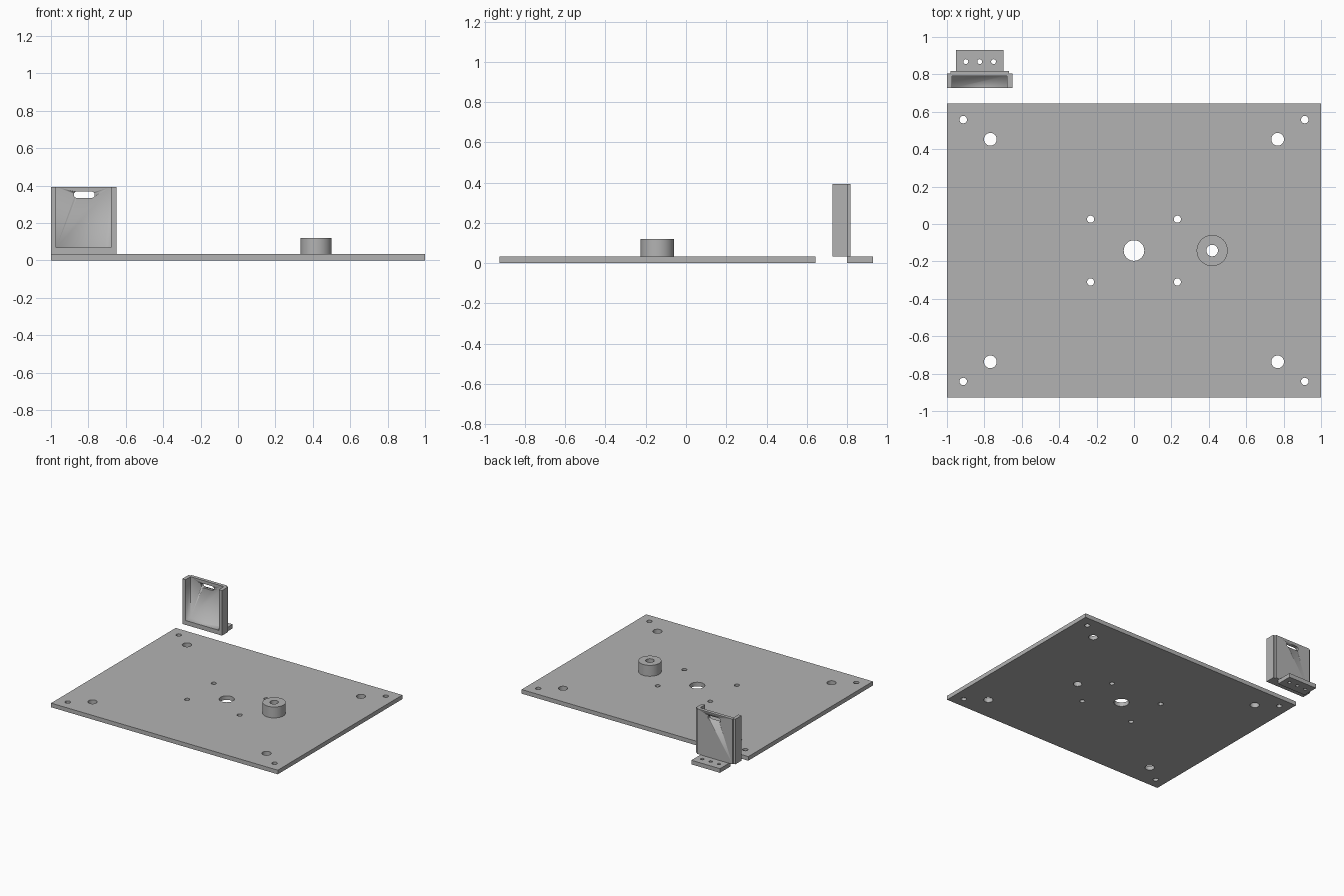
import bpy, bmesh, math
from mathutils import Vector

cube = bpy.data.objects.get("Cube")
if cube:
    bpy.data.objects.remove(cube, do_unlink=True)

grey = bpy.data.materials.new("plain grey")
grey.use_nodes = True
colour = (0.45, 0.45, 0.45, 1)
grey.diffuse_color = colour
grey.node_tree.nodes["Principled BSDF"].inputs["Base Color"].default_value = colour


def circle(x, y, r, n=40):
    return [(x + r * math.cos(2 * math.pi * i / n),
             y + r * math.sin(2 * math.pi * i / n)) for i in range(n)]


def rect(x0, x1, y0, y1):
    return [(x0, y0), (x1, y0), (x1, y1), (x0, y1)]


def slot(x0, x1, y, r, n=12):
    arc = [math.pi * (i / n - 0.5) for i in range(n + 1)]
    return ([(x1 - r + r * math.cos(a), y + r * math.sin(a)) for a in arc] +
            [(x0 + r - r * math.cos(a), y - r * math.sin(a)) for a in arc])


def extrude(name, loops, low, high, upright=False):
    """Fill an outline with its holes and extrude it along z, or along y if upright."""
    bm = bmesh.new()
    edges = []
    for loop in loops:
        vs = [bm.verts.new((a, low, b) if upright else (a, b, low)) for a, b in loop]
        edges += [bm.edges.new((v, vs[i - 1])) for i, v in enumerate(vs)]
    bmesh.ops.triangle_fill(bm, edges=edges, use_beauty=True, use_dissolve=False)
    depth = high - low
    shift = Vector((0, depth, 0)) if upright else Vector((0, 0, depth))
    grown = bmesh.ops.extrude_face_region(bm, geom=bm.faces[:], use_keep_orig=True)
    bmesh.ops.translate(bm, vec=shift,
                        verts=[g for g in grown["geom"] if isinstance(g, bmesh.types.BMVert)])
    bmesh.ops.recalc_face_normals(bm, faces=bm.faces[:])
    mesh = bpy.data.meshes.new(name)
    bm.to_mesh(mesh)
    bm.free()
    mesh.materials.append(grey)
    obj = bpy.data.objects.new(name, mesh)
    bpy.context.collection.objects.link(obj)
    bpy.ops.object.select_all(action="DESELECT")
    obj.select_set(True)
    bpy.context.view_layer.objects.active = obj
    bpy.ops.object.shade_smooth_by_angle(angle=math.radians(30))
    return obj


def combine(target, other, operation):
    """Apply a boolean and remove the second object."""
    mod = target.modifiers.new(operation, "BOOLEAN")
    mod.object, mod.operation, mod.solver = other, operation, "EXACT"
    bpy.context.view_layer.objects.active = target
    bpy.ops.object.modifier_apply(modifier=mod.name)
    bpy.data.objects.remove(other, do_unlink=True)


THICK = 0.033
MID_Y = -0.142      # middle of the base plate
BOSS_X = 0.418

# Base plate with mirrored sets of holes
holes = [circle(0, MID_Y, 0.055), circle(BOSS_X, MID_Y, 0.031)]
for dx, dy, r in ((0.913, 0.7, 0.02), (0.768, 0.595, 0.034), (0.232, 0.168, 0.019)):
    for sx in (-1, 1):
        for sy in (-1, 1):
            holes.append(circle(sx * dx, MID_Y + sy * dy, r))
extrude("base_plate", [rect(-1, 1, -0.927, 0.643)] + holes, 0, THICK)

# Round boss standing on the plate
extrude("boss", [circle(BOSS_X, MID_Y, 0.083, 64), circle(BOSS_X, MID_Y, 0.031)], THICK, 0.12)

# Bracket: channel-shaped plan with a stepped back
MID_X, HALF, INNER = -0.825, 0.175, 0.147
FRONT, POCKET, STEP, BACK = 0.727, 0.79, 0.805, 0.817
half_plan = [(INNER, POCKET), (INNER, FRONT), (HALF, FRONT), (HALF, STEP),
             (HALF - 0.018, STEP), (HALF - 0.018, BACK)]
plan = ([(MID_X + x, y) for x, y in half_plan] +
        [(MID_X - x, y) for x, y in reversed(half_plan)])
bracket = extrude("bracket", [plan], THICK, 0.393)

# Bracket floor and hand slot
floor = extrude("bracket_floor",
                [rect(MID_X - INNER - 0.01, MID_X + INNER + 0.01, FRONT, POCKET + 0.01)],
                THICK, 0.068)
combine(bracket, floor, "UNION")
slot_cutter = extrude("slot_cutter", [slot(-0.878, -0.766, 0.351, 0.017)], 0.7, 0.9, upright=True)
slot_cutter.hide_render = True
combine(bracket, slot_cutter, "DIFFERENCE")

# Mounting tab with a row of screw holes
tab_holes = [circle(MID_X + dx, 0.868, 0.013, 24) for dx in (-0.074, 0, 0.074)]
extrude("mounting_tab", [rect(-0.951, -0.699, 0.80, 0.93)] + tab_holes, 0, THICK)
